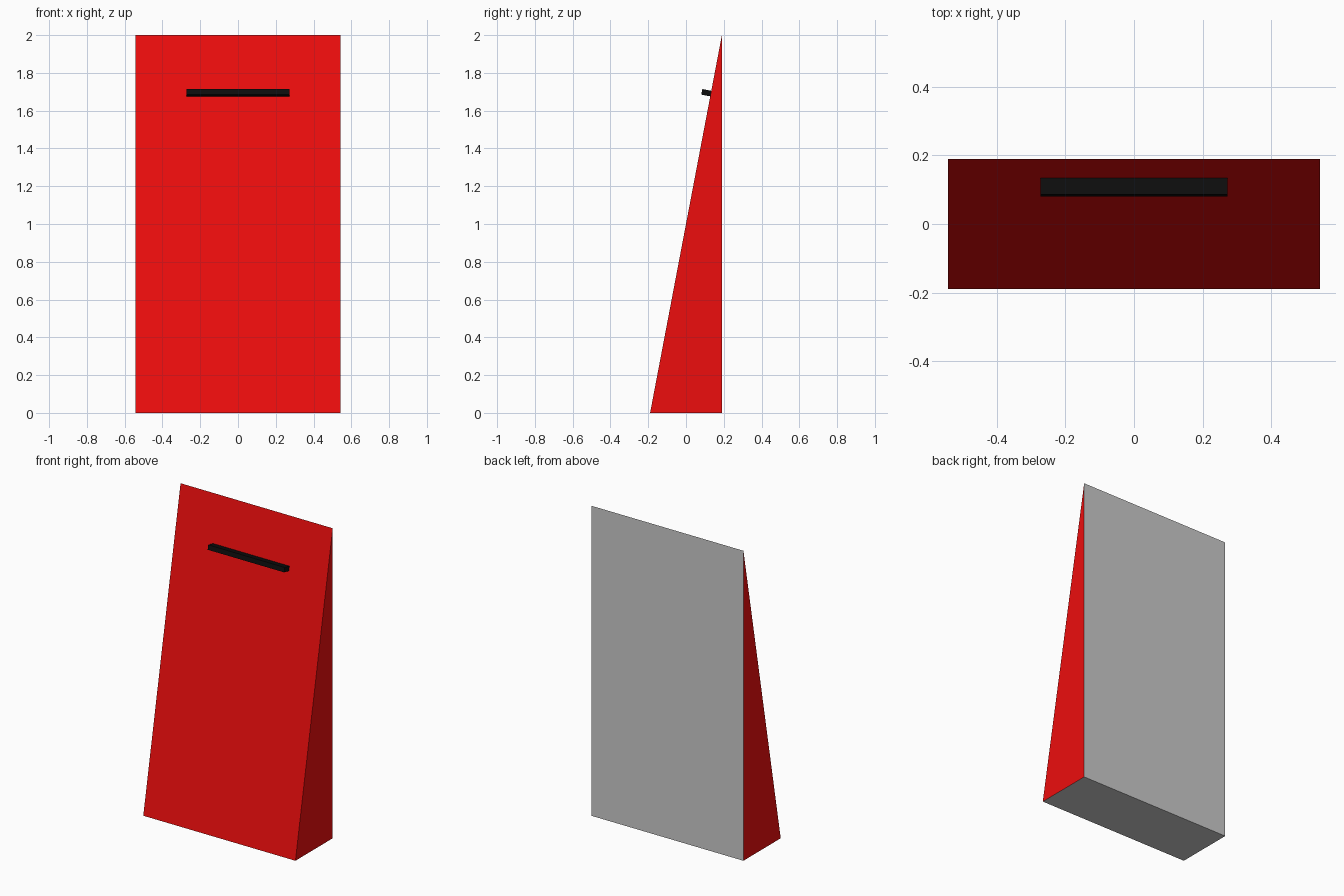
import bpy, bmesh, math
from mathutils import Matrix

if "Cube" in bpy.data.objects:
    bpy.data.objects.remove(bpy.data.objects["Cube"])

W, D, H = 0.543, 0.19, 2.0   # half width, half depth, height
SLOPE = math.atan2(2 * D, H)


def material(name, color):
    mat = bpy.data.materials.new(name)
    mat.diffuse_color = color
    mat.use_nodes = True
    mat.node_tree.nodes["Principled BSDF"].inputs["Base Color"].default_value = mat.diffuse_color
    return mat


def add_object(name, bm, mats):
    bmesh.ops.recalc_face_normals(bm, faces=bm.faces[:])
    mesh = bpy.data.meshes.new(name)
    bm.to_mesh(mesh)
    bm.free()
    for mat in mats:
        mesh.materials.append(mat)
    obj = bpy.data.objects.new(name, mesh)
    bpy.context.collection.objects.link(obj)
    return obj


red = material("red", (0.85, 0.004, 0.004, 1))
black = material("black", (0.004, 0.004, 0.004, 1))

# Wedge body: triangular side profile extruded across x
bm = bmesh.new()
profile = [(-D, 0), (D, 0), (D, H)]
side = bm.faces.new([bm.verts.new((-W, y, z)) for y, z in profile])
ext = bmesh.ops.extrude_face_region(bm, geom=[side], use_keep_orig=True)
moved = [g for g in ext["geom"] if isinstance(g, bmesh.types.BMVert)]
bmesh.ops.translate(bm, verts=moved, vec=(2 * W, 0, 0))
bmesh.ops.recalc_face_normals(bm, faces=bm.faces[:])
# Red front and sides, plain grey back and underside
for f in bm.faces:
    f.normal_update()
    f.material_index = 0 if f.normal.y > 0.5 or f.normal.z < -0.5 else 1
add_object("wedge_body", bm, [None, red])

# Handle bar standing square to the sloping front
bm = bmesh.new()
bmesh.ops.create_cube(bm, size=1, matrix=Matrix.Diagonal((0.546, 0.05, 0.03, 1)))
handle = add_object("handle_bar", bm, [black])
handle.location = (0, 0.108, 1.695)
handle.rotation_euler = (-SLOPE, 0, 0)
